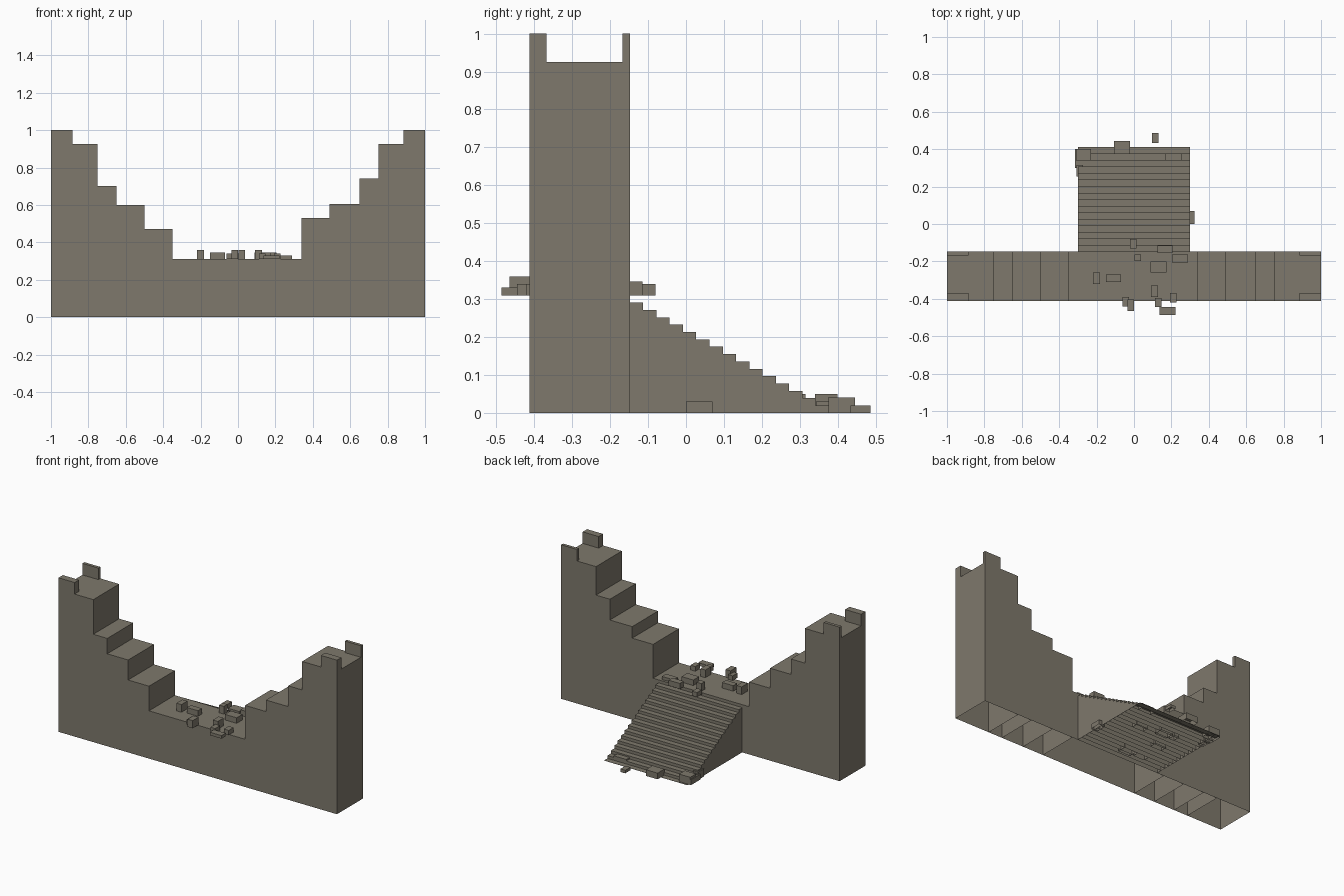
import bpy
import bmesh
import random

cube = bpy.data.objects.get("Cube")
if cube:
    bpy.data.objects.remove(cube, do_unlink=True)

stone = bpy.data.materials.new("grey_brown_stone")
stone.use_nodes = True
colour = (0.21, 0.19, 0.15, 1)
stone.diffuse_color = colour
stone.node_tree.nodes["Principled BSDF"].inputs["Base Color"].default_value = colour


def hollow_block(bm, left, right, front, back, bottom, top):
    """Add a box without a floor."""
    verts = bmesh.ops.create_cube(bm, size=1)["verts"]
    faces = {face for vert in verts for face in vert.link_faces}
    floor = [face for face in faces if face.normal.z < -0.5]
    for vert in verts:
        vert.co.x = right if vert.co.x > 0 else left
        vert.co.y = back if vert.co.y > 0 else front
        vert.co.z = top if vert.co.z > 0 else bottom
    bmesh.ops.delete(bm, geom=floor, context="FACES_ONLY")


def build(name, blocks):
    """Join a list of hollow blocks into one named object."""
    bm = bmesh.new()
    for block in blocks:
        hollow_block(bm, *block)
    mesh = bpy.data.meshes.new(name)
    bm.to_mesh(mesh)
    bm.free()
    mesh.materials.append(stone)
    obj = bpy.data.objects.new(name, mesh)
    bpy.context.collection.objects.link(obj)


def stone_block(x, y, size, level):
    """Bounds of a loose stone centred on x, y and resting on a level."""
    width, depth, height = size
    return (x - width / 2, x + width / 2, y - depth / 2, y + depth / 2,
            level, level + height)


FRONT, BACK = -0.413, -0.148
TOP, DECK = 0.925, 0.31

# Broken wall: columns stepping down to the breach from both ends
breach = (-0.35, 0.34, FRONT, BACK, 0, DECK)
right_columns = [(-1, TOP), (-0.75, 0.7), (-0.65, 0.6), (-0.5, 0.47)]
left_columns = [(1, TOP), (0.75, 0.74), (0.65, 0.605), (0.49, 0.53)]
wall = [breach]
right_inner_edges = [x for x, height in right_columns[1:]] + [breach[0]]
left_inner_edges = [x for x, height in left_columns[1:]] + [breach[1]]
for (outer, height), inner in zip(right_columns, right_inner_edges):
    wall.append((outer, inner, FRONT, BACK, 0, height))
for (outer, height), inner in zip(left_columns, left_inner_edges):
    wall.append((inner, outer, FRONT, BACK, 0, height))
build("wall", wall)

# Parapet stubs at both ends, thick in front and thin behind
for name, left, right in (("right_parapets", -1, -0.885),
                          ("left_parapets", 0.885, 1)):
    build(name, [(left, right, FRONT, FRONT + 0.045, TOP, 1),
                 (left, right, BACK - 0.02, BACK, TOP, 1)])

# Stair ramp down from the breach, ending in a thin slab on the ground
STEPS, TREAD = 16, 0.035
ramp = []
for step in range(STEPS):
    near = BACK + step * TREAD
    height = max(DECK * (1 - (step + 1) / STEPS), 0.001)
    ramp.append((-0.3, 0.3, near, near + TREAD, 0, height))
build("stair_ramp", ramp)

# Loose stones in a few recurring sizes: width, depth, height
tall = (0.036, 0.06, 0.05)
wide = (0.08, 0.04, 0.036)
large = (0.085, 0.06, 0.036)
flat = (0.085, 0.042, 0.02)
small = (0.035, 0.05, 0.03)

# Rubble lying on the breach and overhanging its edges
deck_stones = [
    (-0.2, -0.29, tall), (-0.11, -0.29, wide), (-0.005, -0.105, small),
    (0.02, -0.18, (0.034, 0.036, 0.05)), (0.13, -0.23, large),
    (0.165, -0.135, wide), (0.245, -0.185, flat), (0.11, -0.36, tall),
    (0.13, -0.42, small), (0.18, -0.465, flat), (0.21, -0.395, small),
    (-0.045, -0.415, small), (-0.018, -0.435, tall),
]
build("deck_rubble", [stone_block(*piece, DECK) for piece in deck_stones])

# Rubble on the ground around the foot and flanks of the ramp
ground_stones = [
    (0.113, 0.46, (0.034, 0.052, 0.02)), (-0.065, 0.41, (0.085, 0.07, 0.04)),
    (-0.27, 0.37, (0.08, 0.06, 0.05)), (-0.295, 0.35, (0.04, 0.1, 0.035)),
    (-0.29, 0.285, tall), (0.21, 0.36, (0.09, 0.034, 0.03)),
    (0.3, 0.035, (0.045, 0.07, 0.03)),
]
build("ground_rubble", [stone_block(*piece, 0) for piece in ground_stones])

# Rubble buried under the ramp
rng = random.Random(4)
buried = [stone_block(rng.uniform(-0.2, 0.2), rng.uniform(-0.1, 0.25),
                      rng.choice((large, wide, small)), 0) for _ in range(6)]
build("buried_rubble", buried)
